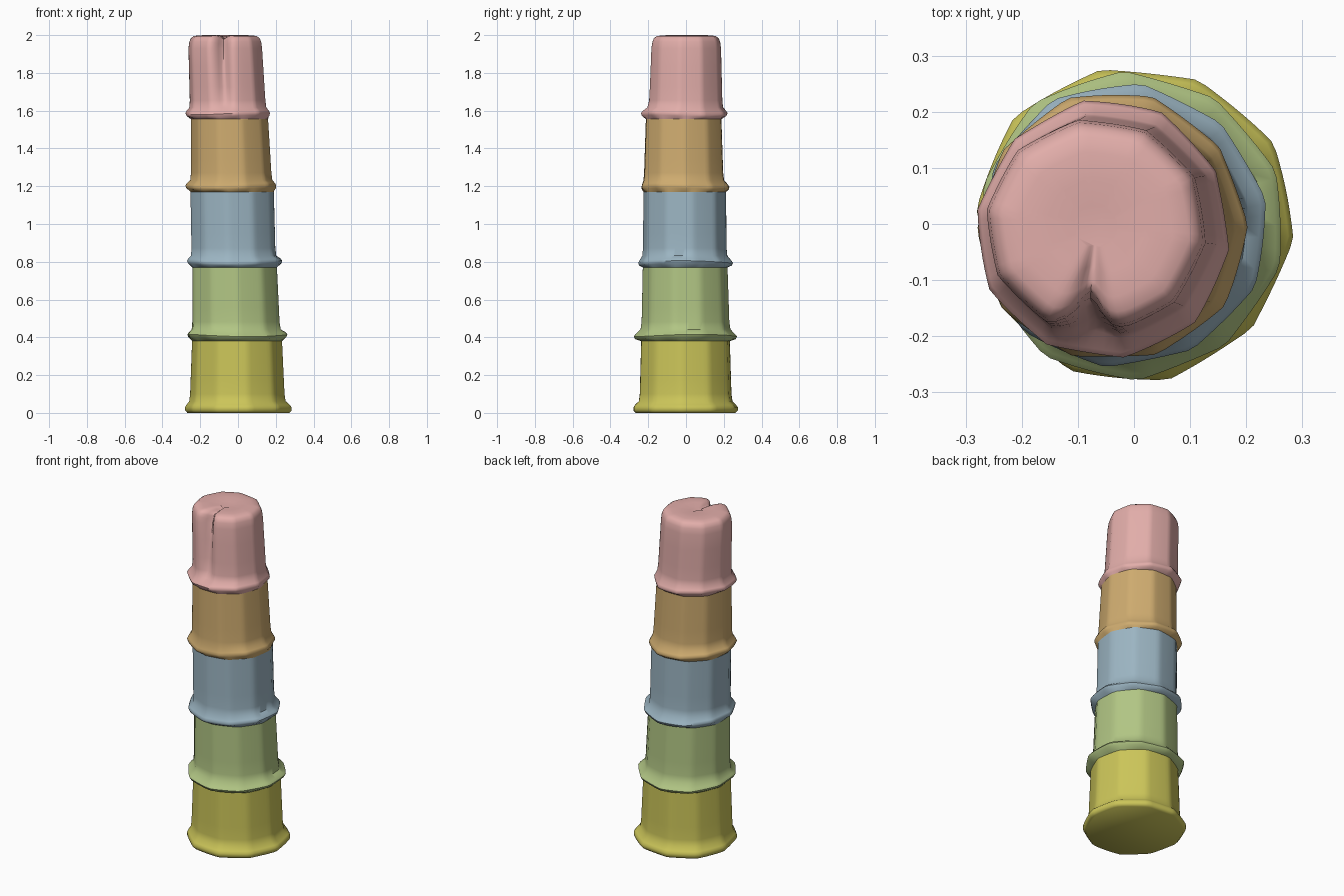
import bpy, bmesh
from math import sin, cos, pi, exp

if "Cube" in bpy.data.objects:
    bpy.data.objects.remove(bpy.data.objects["Cube"])

SEG = 80


def material(name, rgb):
    m = bpy.data.materials.new(name)
    m.diffuse_color = (*rgb, 1)
    m.use_nodes = True
    m.node_tree.nodes["Principled BSDF"].inputs["Base Color"].default_value = m.diffuse_color
    return m


def facet(t, n, strength, phase):
    # Softened polygon outline: 1 at the corners, less on the flats
    a = (t + phase) % (2 * pi / n) - pi / n
    return 1 - strength * (1 - cos(pi / n) / cos(a))


def ring(bm, z, box, lip, phase, notch=0.0, scale=1.0, dip=0.0):
    # One outline fitted to (xmin, xmax, ymin, ymax)
    x0, x1, y0, y1 = box
    cx, cy = (x0 + x1) / 2, (y0 + y1) / 2
    verts = []
    for i in range(SEG):
        t = 2 * pi * i / SEG
        r = facet(t, 10, 0.75, phase)
        if lip:
            r *= 1 + 0.012 * sin(3 * t + phase * 5)
        d = t - 1.475 * pi
        groove = exp(-(d / 0.2) ** 2)
        r -= notch * groove
        r *= scale
        zz = z - dip * groove
        if lip and z > 0.1:
            zz += 0.006 * sin(2 * t + phase * 4)
        verts.append(bm.verts.new((cx + r * (x1 - x0) / 2 * cos(t),
                                   cy + r * (y1 - y0) / 2 * sin(t), zz)))
    return verts


def bridge(bm, a, b):
    for i in range(SEG):
        j = (i + 1) % SEG
        bm.faces.new((a[i], a[j], b[j], b[i]))


def grow(box, d):
    return (box[0] - d, box[1] + d, box[2] - d, box[3] + d)


def mix(a, b, f):
    return tuple(p + (q - p) * f for p, q in zip(a, b))


# name, colour, rim height, rim outline, wall outline at bottom and top
tiers = [
    ("yellow_cup", (0.60, 0.56, 0.10), 0.03, (-.283, .285, -.283, .283),
     (-.257, .250, -.252, .248), (-.245, .235, -.243, .238)),
    ("green_cup", (0.44, 0.56, 0.23), 0.41, (-.280, .268, -.279, .273),
     (-.250, .230, -.238, .233), (-.250, .214, -.231, .222)),
    ("blue_cup", (0.33, 0.46, 0.54), 0.80, (-.276, .238, -.258, .251),
     (-.250, .203, -.231, .218), (-.256, .194, -.228, .215)),
    ("orange_cup", (0.62, 0.41, 0.16), 1.20, (-.280, .203, -.248, .236),
     (-.250, .180, -.231, .206), (-.250, .160, -.220, .195)),
    ("pink_cup", (0.76, 0.42, 0.40), 1.585, (-.281, .173, -.242, .222),
     (-.257, .150, -.206, .196), (-.265, .130, -.196, .188)),
]

for k, (name, rgb, z, rim, low, high) in enumerate(tiers):
    bm = bmesh.new()
    ph = 0.1 + 0.17 * k
    last = k == len(tiers) - 1
    loops = []
    # Flared rim
    if k == 0:
        loops.append(ring(bm, 0, grow(rim, -.012), True, ph))
        loops.append(ring(bm, 0.012, rim, True, ph))
    else:
        prev = tiers[k - 1][5]
        loops.append(ring(bm, z - 0.03, prev, False, ph - 0.17))
        loops.append(ring(bm, z - 0.014, mix(prev, rim, 0.8), True, ph))
    loops.append(ring(bm, z, rim, True, ph))
    loops.append(ring(bm, z + 0.012, mix(low, rim, 0.75), True, ph))
    loops.append(ring(bm, z + 0.032, mix(low, rim, 0.12), False, ph,
                      0.06 if last else 0))
    # Wall
    top = 1.93 if last else tiers[k + 1][2] - 0.03
    for f in (0.12, 0.35, 0.7, 1):
        loops.append(ring(bm, z + 0.032 + (top - z - 0.032) * f, mix(low, high, f),
                          False, ph, 0.12 + 0.18 * f if last else 0))
    # Rounded crown with the front groove running across it
    if last:
        for zz, s in ((1.965, .975), (1.985, .93), (1.995, .85), (1.999, .7), (2.0, .45), (1.995, .2)):
            loops.append(ring(bm, zz, high, False, ph, 0.34 * min(1, s), s, 0.02))
    for a, b in zip(loops, loops[1:]):
        bridge(bm, a, b)
    if k == 0:
        bm.faces.new(loops[0][::-1])
    if last:
        bm.faces.new(loops[-1])
    me = bpy.data.meshes.new(name)
    bm.to_mesh(me)
    bm.free()
    me.materials.append(material(name + "_colour", rgb))
    ob = bpy.data.objects.new(name, me)
    bpy.context.collection.objects.link(ob)
    bpy.context.view_layer.objects.active = ob
    ob.select_set(True)

bpy.ops.object.shade_smooth_by_angle(angle=0.9)
